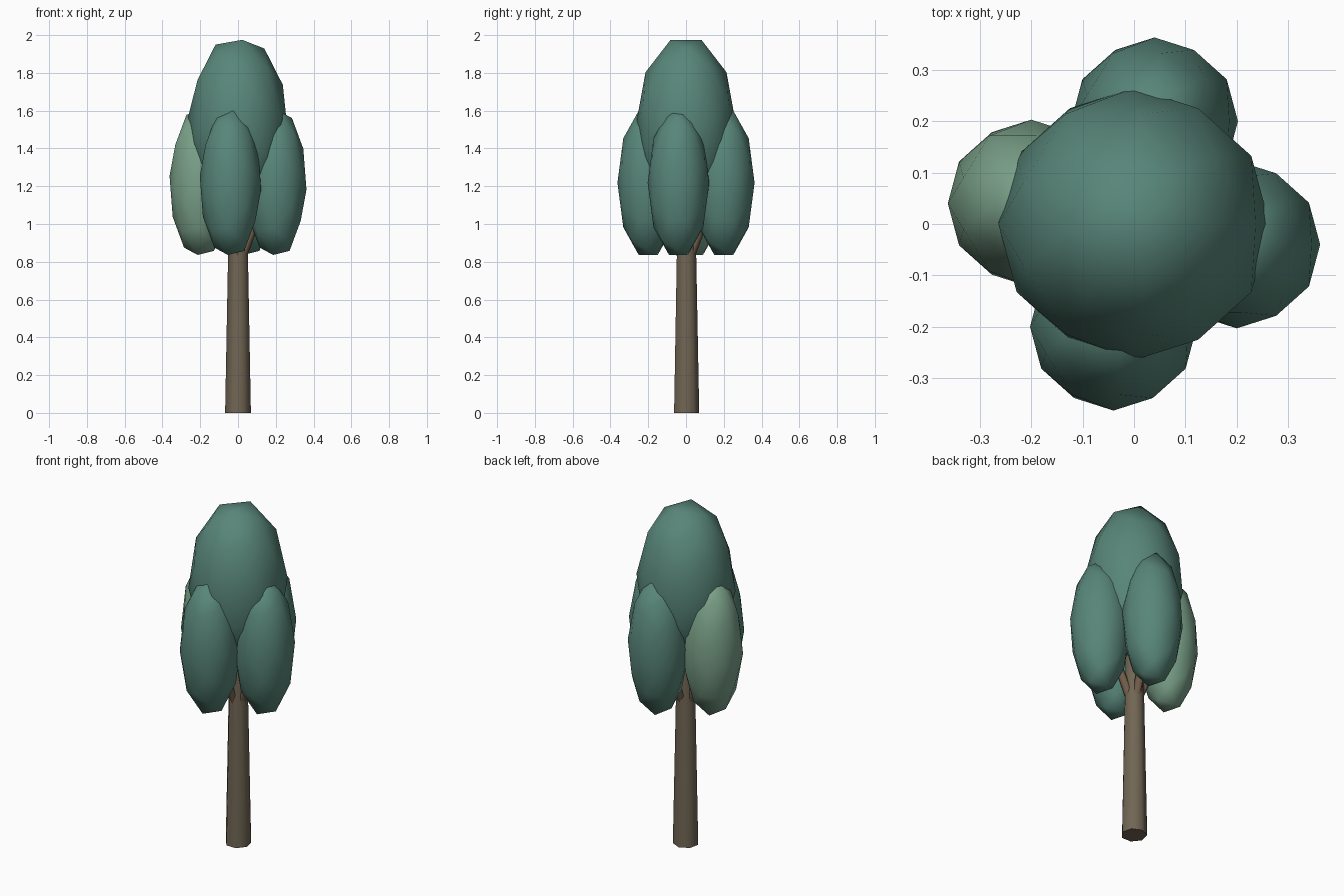
import bpy, bmesh, math
from mathutils import Matrix, Vector

if "Cube" in bpy.data.objects:
    bpy.data.objects.remove(bpy.data.objects["Cube"])


def material(name, rgb):
    m = bpy.data.materials.new(name)
    m.diffuse_color = (*rgb, 1)
    m.use_nodes = True
    m.node_tree.nodes["Principled BSDF"].inputs["Base Color"].default_value = m.diffuse_color
    return m


DARK = material("dark_leaf_green", (0.098, 0.238, 0.190))
LIGHT = material("pale_leaf_green", (0.195, 0.355, 0.250))
BARK = material("bark_brown", (0.165, 0.132, 0.088))
TWIG = material("branch_brown", (0.165, 0.110, 0.070))


def finish(name, bm, mat):
    me = bpy.data.meshes.new(name)
    bm.to_mesh(me)
    bm.free()
    me.materials.append(mat)
    ob = bpy.data.objects.new(name, me)
    bpy.context.collection.objects.link(ob)


# Stretched icosphere standing on a two-fold axis
def leaf_clump(name, centre, radius, half_height, mat):
    bm = bmesh.new()
    bmesh.ops.create_icosphere(bm, subdivisions=2, radius=1)
    tilt = math.atan(2 / (1 + math.sqrt(5)))
    bm.transform(Matrix.Translation(centre)
                 @ Matrix.Diagonal((radius, radius, half_height, 1))
                 @ Matrix.Rotation(tilt, 4, 'Y'))
    for f in bm.faces:
        f.smooth = True
    finish(name, bm, mat)


# Tapered limb from one point to another, smooth sides and flat ends
def limb(name, start, end, r1, r2, sides, spin, mat):
    a, b = Vector(start), Vector(end)
    d = b - a
    bm = bmesh.new()
    bmesh.ops.create_cone(bm, cap_ends=True, segments=sides,
                          radius1=r1, radius2=r2, depth=d.length)
    for f in bm.faces:
        f.smooth = abs(f.normal.z) < 0.9
    # turn so that one corner of the ring faces the front
    v = bm.verts[:][0].co
    turn = spin - math.atan2(v.y, v.x)
    bm.transform(Matrix.Translation((a + b) / 2)
                 @ d.to_track_quat('Z', 'Y').to_matrix().to_4x4()
                 @ Matrix.Rotation(turn, 4, 'Z'))
    finish(name, bm, mat)


# Trunk
limb("trunk", (0, 0, 0), (0, 0, 1.25), 0.07, 0.046, 7, -math.pi / 2, BARK)

# Crown
leaf_clump("crown_top", (0, 0, 1.525), 0.265, 0.475, DARK)

# Four side clumps, each on its own branch
for i, side in enumerate(("front", "right", "back", "left")):
    turn = Matrix.Rotation(i * math.pi / 2, 3, 'Z')
    leaf_clump("crown_" + side, turn @ Vector((-0.04, -0.2, 1.218)),
               0.163, 0.403, LIGHT if side == "left" else DARK)
    limb("branch_" + side, (0, 0, 0.78), turn @ Vector((-0.035, -0.17, 1.2)),
         0.028, 0.018, 5, 0, TWIG)
